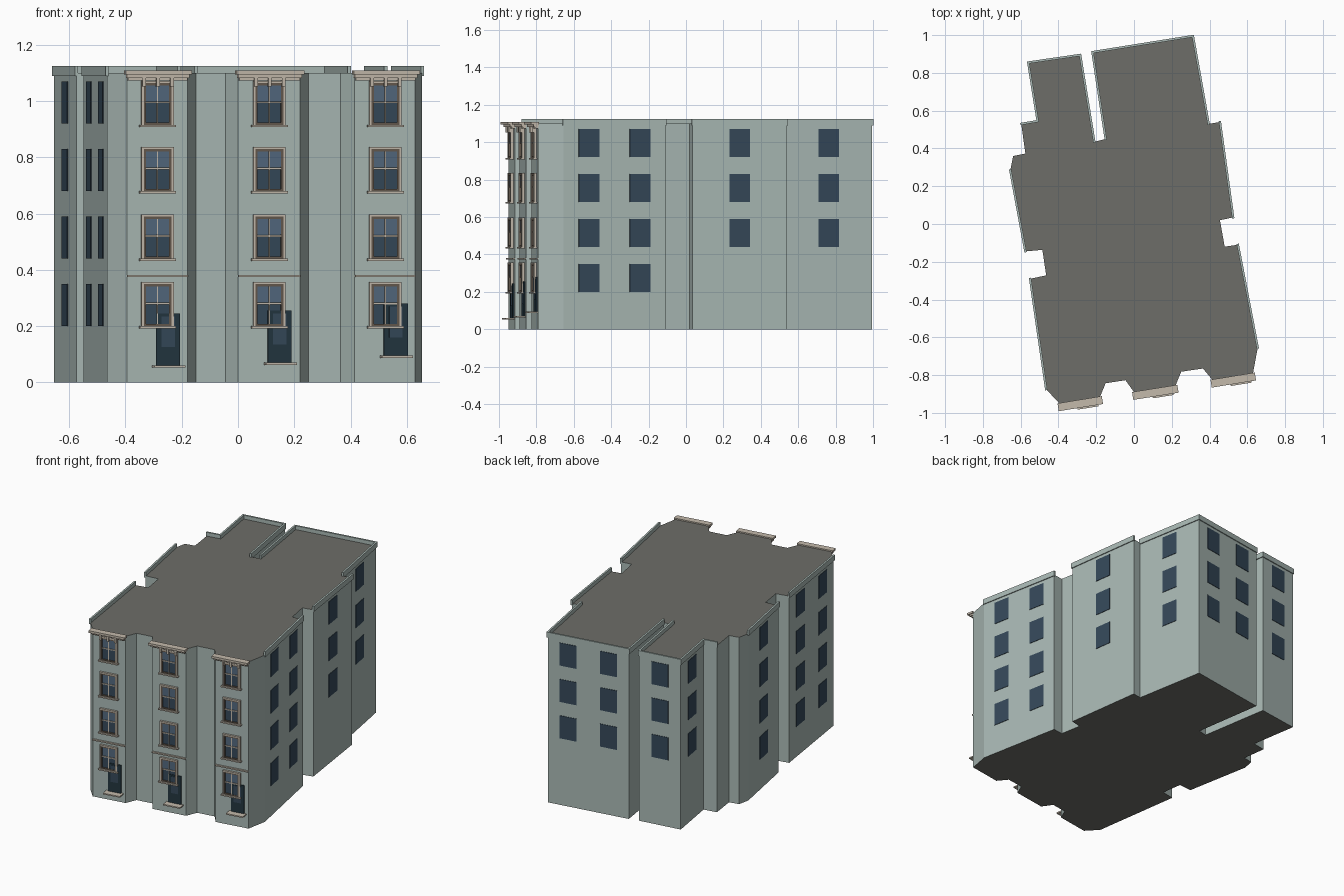
import bpy, bmesh
from mathutils import Vector

if "Cube" in bpy.data.objects:
    bpy.data.objects.remove(bpy.data.objects["Cube"])

def material(name, rgb):
    m = bpy.data.materials.new(name)
    m.diffuse_color = (*rgb, 1)
    m.use_nodes = True
    m.node_tree.nodes["Principled BSDF"].inputs["Base Color"].default_value = m.diffuse_color
    return m

WALL = material("pale_render", (0.40, 0.485, 0.46))
ROOF = material("roof_grey", (0.155, 0.155, 0.14))
TRIM = material("stone_trim", (0.55, 0.49, 0.41))
SASH = material("brown_sash", (0.13, 0.10, 0.075))
GLASS = material("dark_glass", (0.035, 0.065, 0.10))
PALE = material("pale_glass", (0.085, 0.14, 0.21))
DOOR = material("dark_door", (0.016, 0.036, 0.05))

parts = {}

def finish(name, bm, mats):
    bmesh.ops.recalc_face_normals(bm, faces=bm.faces)
    me = bpy.data.meshes.new(name)
    bm.to_mesh(me)
    bm.free()
    for m in mats:
        me.materials.append(m)
    ob = bpy.data.objects.new(name, me)
    bpy.context.collection.objects.link(ob)
    return ob

class Face:
    """Wall frame: u runs along the wall from a to b, d runs outwards."""
    def __init__(self, a, b):
        self.a, e = Vector(a), Vector(b) - Vector(a)
        self.len = e.length
        self.u = e.normalized()
        self.n = Vector((-self.u.y, self.u.x))

    def box(self, part, mat, u0, u1, d0, d1, z0, z1):
        bm = parts.setdefault((part, mat.name), bmesh.new())
        vs = []
        for z in (z0, z1):
            for u, d in ((u0, d0), (u1, d0), (u1, d1), (u0, d1)):
                p = self.a + self.u * u + self.n * d
                vs.append(bm.verts.new((p.x, p.y, z)))
        for f in ((0, 1, 2, 3), (4, 5, 6, 7), (0, 1, 5, 4),
                  (1, 2, 6, 5), (2, 3, 7, 6), (3, 0, 4, 7)):
            bm.faces.new([vs[i] for i in f])

# Footprint, clockwise from the back left corner
plan = [(-.56, .855), (-.285, .895), (-.21, .435), (-.15, .45), (-.22, .91),
        (.312, .995), (.395, .53), (.455, .54), (.525, .035), (.455, .02),
        (.48, -.12), (.55, -.11), (.655, -.655), (.63, -.79),
        (.415, -.825), (.365, -.765), (.25, -.782), (.22, -.855),
        (0, -.89), (-.045, -.827), (-.15, -.843), (-.18, -.915),
        (-.395, -.95), (-.465, -.875), (-.55, -.29), (-.465, -.272),
        (-.485, -.137), (-.575, -.145), (-.655, .285), (-.64, .36),
        (-.575, .373), (-.597, .53), (-.51, .545)]
H = 1.10
edges = [Face(plan[i], plan[(i + 1) % len(plan)]) for i in range(len(plan))]

# Main block
bm = bmesh.new()
base = bm.faces.new([bm.verts.new((x, y, 0)) for x, y in plan])
res = bmesh.ops.extrude_face_region(bm, geom=[base])
bmesh.ops.translate(bm, vec=(0, 0, H),
                    verts=[v for v in res["geom"] if isinstance(v, bmesh.types.BMVert)])
if not base.is_valid or base not in bm.faces[:]:
    bm.faces.new([v for v in bm.verts if v.co.z < .01])
bm.normal_update()
for f in bm.faces:
    f.material_index = 1 if abs(f.normal.z) > .5 else 0
finish("building_block", bm, [WALL, ROOF])

# Parapets along the side and rear walls
for i in (0, 1, 3, 4, 5, 7, 11, 23, 27, 31, 32):
    e = edges[i]
    e.box("parapet", WALL, -.005, e.len + .005, -.006, .006, 1.09, 1.125)

# Plain side and rear windows: wall index, positions, first floor
floors = [.20, .44, .68, .92]
for i, spots, first in ((0, (.5,), 1), (4, (.25, .75), 1), (5, (.5,), 1),
                        (7, (.5,), 1), (11, (.25, .75), 0),
                        (23, (.25, .75), 0), (27, (.5,), 0), (32, (.5,), 1)):
    e = edges[i]
    for t in spots:
        for z in floors[first:]:
            c = e.len * t
            e.box("plain_window", GLASS, c - .056, c + .056, -.002, .003, z, z + .15)

def sash_window(e, c, z):
    """Sash window with stone surround, centre c, sill top z."""
    w, h = .054, .155
    e.box("window_glass", GLASS, c - w, c + w, -.002, .003, z, z + h)
    e.box("upper_glass", PALE, c - w + .012, c + w - .012, .003, .005,
          z + h * .55, z + h - .014)
    # stone surround, lintel and sill
    for s in (-1, 1):
        m = c + s * w
        e.box("window_surround", TRIM, m - .004, m + .004, 0, .014, z, z + h)
        k = c + s * (w - .008)
        e.box("window_sash", SASH, k - .004, k + .004, 0, .010, z, z + h)
    e.box("window_surround", TRIM, c - w - .004, c + w + .004, 0, .014, z + h - .006, z + h + .002)
    e.box("window_sill", TRIM, c - w - .011, c + w + .011, 0, .022, z - .008, z)
    # sash rails and glazing bar
    for r in (z, z + h - .014):
        e.box("window_sash", SASH, c - w + .004, c + w - .004, 0, .010, r, r + .008)
    e.box("meeting_rail", TRIM, c - w + .010, c + w - .010, 0, .009, z + h * .5, z + h * .5 + .006)
    e.box("glazing_bar", TRIM, c - .002, c + .002, 0, .009, z + .008, z + h - .014)

# Three front bays; u runs right to left here
for i, door_z in ((13, .095), (17, .07), (21, .06)):
    e = edges[i]
    L, c = e.len, e.len / 2
    for z in (.20, .44, .68, .915):
        sash_window(e, c, z)
    # string course
    e.box("string_course", TRIM, 0, L, 0, .012, .374, .382)
    # stepped cornice with brackets
    e.box("cornice", TRIM, .002, L - .002, 0, .016, 1.074, 1.082)
    e.box("cornice", TRIM, -.004, L + .004, 0, .026, 1.082, 1.094)
    e.box("cornice", TRIM, -.010, L + .010, -.002, .040, 1.094, 1.108)
    for s in (-.050, 0, .050):
        e.box("cornice_bracket", TRIM, c + s - .006, c + s + .006, 0, .024, 1.052, 1.082)
    # door with raised panel, and its step
    d = c - .038
    e.box("front_door", DOOR, d - .043, d + .043, -.002, .007, door_z, door_z + .185)
    e.box("door_panel", GLASS, d - .024, d + .024, .007, .009, door_z + .065, door_z + .175)
    e.box("door_step", TRIM, d - .056, d + .056, 0, .048, door_z - .008, door_z)

for (name, mat), bm in parts.items():
    finish(name, bm, [bpy.data.materials[mat]])
